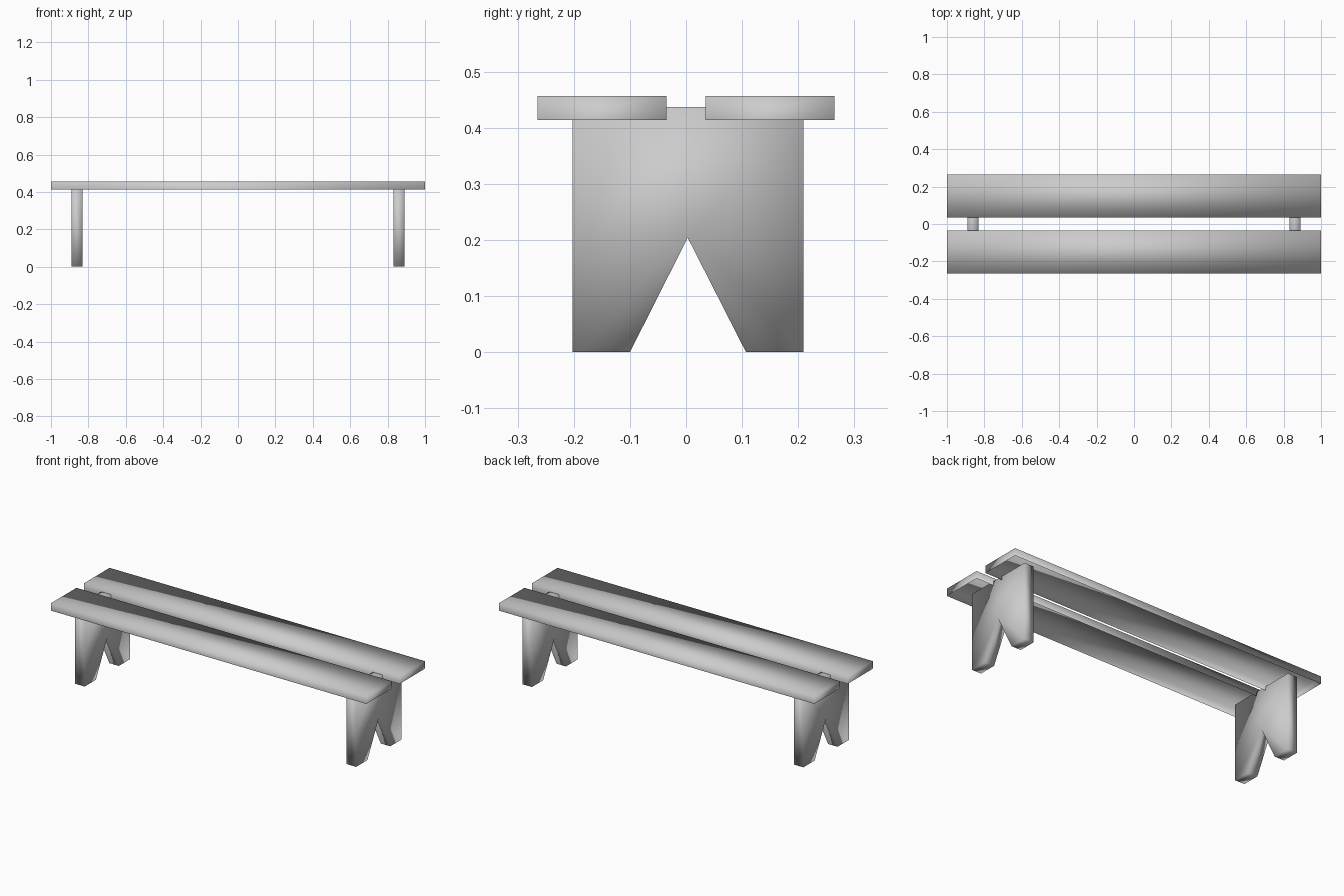
import bpy
import bmesh

cube = bpy.data.objects.get("Cube")
if cube:
    bpy.data.objects.remove(cube, do_unlink=True)

# One plain grey for the whole bench
GREY = (0.6, 0.6, 0.6, 1)
grey = bpy.data.materials.new("plain_grey")
grey.use_nodes = True
grey.diffuse_color = GREY
grey.node_tree.nodes["Principled BSDF"].inputs["Base Color"].default_value = GREY


def extruded_part(name, points, faces, x_start, x_end, open_below=False):
    """Extrude joined (y, z) faces along x, softly shaded."""
    bm = bmesh.new()
    verts = [bm.verts.new((x_start, y, z)) for y, z in points]
    profile = [bm.faces.new([verts[i] for i in face]) for face in faces]
    result = bmesh.ops.extrude_face_region(bm, geom=profile, use_keep_orig=True)
    moved = [v for v in result["geom"] if isinstance(v, bmesh.types.BMVert)]
    bmesh.ops.translate(bm, verts=moved, vec=(x_end - x_start, 0, 0))
    bmesh.ops.recalc_face_normals(bm, faces=bm.faces)
    if open_below:
        underside = [f for f in bm.faces if f.normal.z < -0.9]
        bmesh.ops.delete(bm, geom=underside, context="FACES_ONLY")
    for f in bm.faces:
        f.smooth = True
    mesh = bpy.data.meshes.new(name)
    bm.to_mesh(mesh)
    bm.free()
    mesh.materials.append(grey)
    obj = bpy.data.objects.new(name, mesh)
    bpy.context.collection.objects.link(obj)


# Two long seat planks, hollow underneath, with a gap between them
BOTTOM, TOP = 0.414, 0.457
for name, y0, y1 in (("front_plank", -0.265, -0.035), ("back_plank", 0.035, 0.265)):
    corners = [(y0, BOTTOM), (y1, BOTTOM), (y1, TOP), (y0, TOP)]
    extruded_part(name, corners, [range(4)], -1, 1, open_below=True)

# End supports: boards with a V notch, rising up inside the planks
NOTCH, HEAD = 0.204, 0.437
FRONT, MIDDLE, BACK = -0.202, 0.003, 0.209
points = [(FRONT, 0), (-0.1, 0), (MIDDLE, NOTCH), (0.107, 0), (BACK, 0),
          (BACK, NOTCH), (BACK, HEAD), (MIDDLE, HEAD), (FRONT, HEAD), (FRONT, NOTCH)]
quads = [(0, 1, 2, 9), (2, 3, 4, 5), (2, 5, 6, 7), (9, 2, 7, 8)]
extruded_part("right_support", points, quads, -0.891, -0.831)
extruded_part("left_support", points, quads, 0.831, 0.891)
